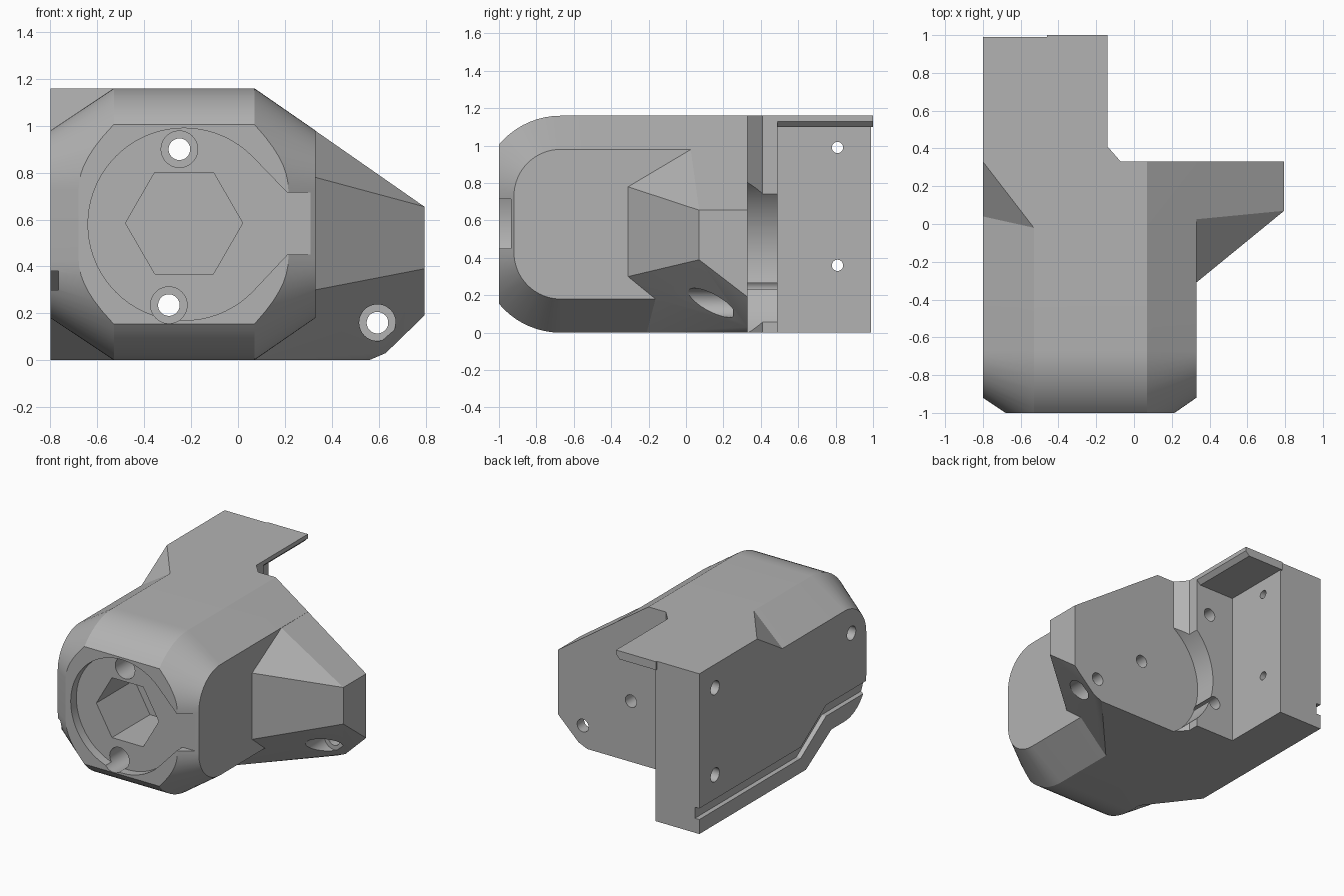
import bpy, bmesh, math
from mathutils import Vector

if "Cube" in bpy.data.objects:
    bpy.data.objects.remove(bpy.data.objects["Cube"])

grey = bpy.data.materials.new("plain grey")
grey.use_nodes = True
colour = (0.45, 0.45, 0.45, 1)
grey.diffuse_color = colour
grey.node_tree.nodes["Principled BSDF"].inputs["Base Color"].default_value = colour


def hull(name, points):
    """Convex solid around the given points."""
    bm = bmesh.new()
    for p in points:
        bm.verts.new(p)
    res = bmesh.ops.convex_hull(bm, input=bm.verts)
    junk = {g for g in res["geom_interior"] + res["geom_unused"]
            if isinstance(g, bmesh.types.BMVert)}
    bmesh.ops.delete(bm, geom=list(junk), context="VERTS")
    bmesh.ops.dissolve_limit(bm, angle_limit=0.005, verts=bm.verts, edges=bm.edges)
    bmesh.ops.recalc_face_normals(bm, faces=bm.faces)
    mesh = bpy.data.meshes.new(name)
    bm.to_mesh(mesh)
    bm.free()
    ob = bpy.data.objects.new(name, mesh)
    bpy.context.collection.objects.link(ob)
    mesh.materials.append(grey)
    return ob


def box(name, lo, hi):
    return hull(name, [(x, y, z) for x in (lo[0], hi[0])
                       for y in (lo[1], hi[1]) for z in (lo[2], hi[2])])


def extrude_y(name, outline, y0, y1):
    return hull(name, [(x, y, z) for x, z in outline for y in (y0, y1)])


def circle(cx, cz, r, n=48):
    return [(cx + r * math.cos(math.tau * i / n), cz + r * math.sin(math.tau * i / n))
            for i in range(n)]


def bore_y(x, z, r, y0, y1, n=48):
    return extrude_y("bore_cutter", circle(x, z, r, n), y0, y1)


def bore_x(y, z, r, x0, x1):
    return hull("side_bore_cutter", [(x, a, b) for a, b in circle(y, z, r, 32)
                                     for x in (x0, x1)])


def combine(target, other, op):
    mod = target.modifiers.new("combine", "BOOLEAN")
    mod.operation, mod.solver, mod.object = op, "EXACT", other
    other.hide_render = True
    bpy.context.view_layer.update()
    deps = bpy.context.evaluated_depsgraph_get()
    mesh = bpy.data.meshes.new_from_object(target.evaluated_get(deps))
    target.modifiers.clear()
    target.data = mesh
    bpy.data.objects.remove(other)


TOP, BACK = 1.16, 0.33


def body_ring(x, inset):
    """Side outline with a rounded nose, shrunk by the inset."""
    pts = [(x, BACK, inset), (x, BACK, TOP - inset)]
    r = 0.43 - inset
    for cz, start in ((0.73, 90), (0.43, 180)):
        for i in range(17):
            a = math.radians(start + 90 * i / 16)
            pts.append((x, -0.67 + r * math.cos(a), cz + r * math.sin(a)))
    return pts


# Main body with chamfered sides
rings = ((-0.8, 0.18), (-0.53, 0), (0.07, 0), (0.33, 0.18))
housing = hull("housing", [p for x, inset in rings for p in body_ring(x, inset)])
combine(housing, box("nose_cutter", (-1, -1.3, -1), (1, -1, 2)), "DIFFERENCE")

adds = []
# Tapered side wing
adds.append(hull("side_wing", [
    (0.07, 0, TOP), (0.07, BACK, TOP), (0.07, -0.21, 0), (0.07, BACK, 0),
    (0.33, 0.03, 0.98), (0.33, -0.31, 0.78), (0.33, -0.31, 0.3), (0.33, -0.16, 0.18),
    (0.795, 0.07, 0.655), (0.795, 0.07, 0.39), (0.795, BACK, 0.655),
    (0.795, BACK, 0.19), (0.63, BACK, 0.03), (0.56, BACK, 0)]))

# Corner fillers where the chamfers run out to square edges
for name, y, z, zin in (("top_corner", -0.02, TOP, 0.98), ("bottom_corner", -0.58, 0, 0.18)):
    adds.append(hull(name, [
        (-0.53, y, z), (-0.8, y + 0.35, z), (-0.8, y + 0.06, zin),
        (-0.53, 0.4, z), (-0.8, 0.4, z), (-0.8, 0.4, zin), (-0.53, 0.4, zin)]))

# Rear block, its corner web, mounting wall and roof
adds.append(box("rear_block", (-0.8, BACK, 0), (-0.14, 0.49, TOP)))
adds.append(hull("corner_web", [(x, y, z) for z in (0, TOP) for x, y in
                 ((-0.2, BACK), (-0.07, BACK), (-0.14, 0.41), (-0.2, 0.41))]))
adds.append(box("mount_wall", (-0.8, 0.45, 0), (-0.45, 0.99, TOP)))
adds.append(extrude_y("roof", [(-0.46, TOP), (-0.14, TOP), (-0.14, 1.13),
                               (-0.17, 1.1), (-0.46, 1.1)], 0.45, 1))
for ob in adds:
    combine(housing, ob, "UNION")

cuts = []
# Front recess with key slot and hexagonal pocket
cuts.append(extrude_y("recess", circle(-0.23, 0.58, 0.41, 72) +
                      [(0.21, 0.715), (0.21, 0.45)], -1.1, -0.935))
cuts.append(box("key_slot", (0.1, -1.1, 0.45), (0.31, -0.935, 0.715)))
cuts.append(bore_y(-0.23, 0.585, 0.25, -1.1, -0.5, 6))

# Screw holes: counterbore plus through hole
for x, z, seat in ((-0.25, 0.9, -0.6), (-0.295, 0.235, -0.6), (0.595, 0.16, 0.25)):
    cuts.append(bore_y(x, z, 0.078, -1.1, seat))
    cuts.append(bore_y(x, z, 0.046, -1.1, 1.2 if x < 0 else 0.6))

# Round clearance behind and its blind pivot hole
cuts.append(bore_y(0.21, 0.4, 0.49, BACK, 0.6, 96))
cuts.append(bore_y(0.21, 0.44, 0.045, 0.05, 0.6))

# Side mounting holes
for z in (0.99, 0.36):
    cuts.append(bore_x(0.81, z, 0.03, -1, -0.3))
    cuts.append(bore_x(0.81, z, 0.05, -1, -0.7))
cuts.append(bore_x(-0.75, 0.79, 0.05, -1, -0.6))

# Cable groove that steps up along the flat side
path = [(1.1, 0.145), (-0.17, 0.145), (-0.46, 0.34), (-1.1, 0.34)]
for a, b in zip(path, path[1:]):
    cuts.append(hull("groove", [(x, y, z + d) for y, z in (a, b)
                                for x in (-0.9, -0.765) for d in (-0.04, 0.04)]))
for ob in cuts:
    combine(housing, ob, "DIFFERENCE")

# Smooth curves, sharp edges
bpy.ops.object.select_all(action="DESELECT")
housing.select_set(True)
bpy.context.view_layer.objects.active = housing
bpy.ops.object.shade_smooth_by_angle(angle=math.radians(20))
